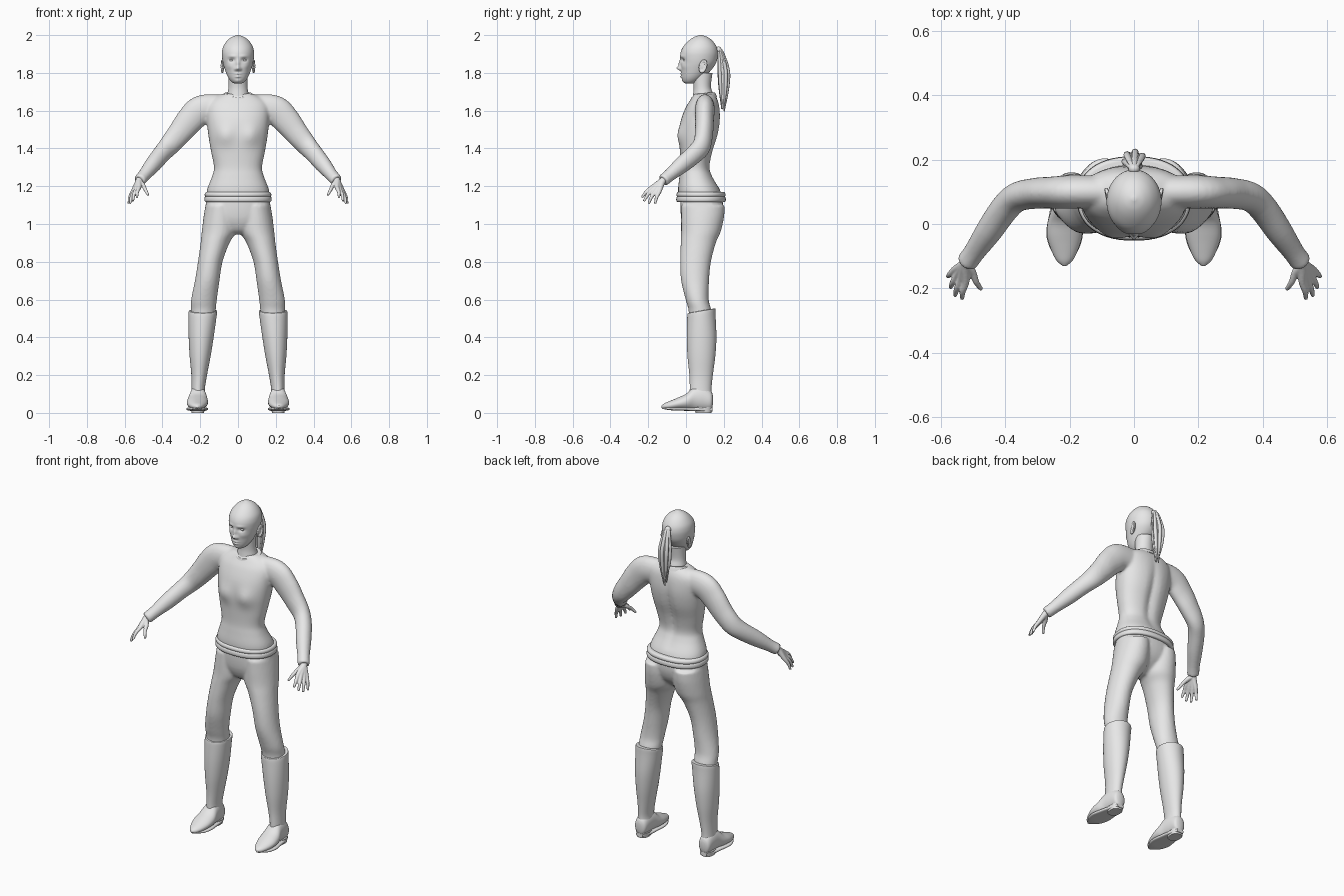
import bpy, bmesh, math, random
from mathutils import Vector, Matrix

random.seed(4)
grey = bpy.data.materials.new("plain grey")
grey.diffuse_color = (0.8, 0.8, 0.8, 1)


def spline(pts, k):
    """Smooth Catmull-Rom resampling of tuples."""
    out = []
    for i in range(len(pts) - 1):
        p0, p1, p2, p3 = (pts[max(i - 1, 0)], pts[i], pts[i + 1], pts[min(i + 2, len(pts) - 1)])
        for j in range(k):
            t = j / k
            out.append([0.5 * (2 * b + (c - a) * t + (2 * a - 5 * b + 4 * c - d) * t * t
                               + (3 * b - a - 3 * c + d) * t ** 3)
                        for a, b, c, d in zip(p0, p1, p2, p3)])
    return out + [list(pts[-1])]


def bands(rows):
    """Rows of (z, x0, x1, y0, y1) turned into (x, y, z, half x, half y)."""
    return [((a + b) / 2, (c + d) / 2, z, (b - a) / 2, (d - c) / 2) for z, a, b, c, d in rows]


def loft(bm, pts, n=32, k=5, mode="z", s=1, power=1.0, warp=None):
    """Skin elliptical rings along z, along y, or along the path itself."""
    rows = spline(pts, k)
    rings = []
    for i, (x, y, z, a, b) in enumerate(rows):
        u, v = Vector((1, 0, 0)), Vector((0, 1, 0))
        if mode == "y":
            v = Vector((0, 0, 1))
        elif mode == "path":
            t = Vector(rows[min(i + 1, len(rows) - 1)][:3]) - Vector(rows[max(i - 1, 0)][:3])
            u = t.cross(Vector((0, 0, 1))).normalized()
            v = u.cross(t).normalized()
        ring = []
        for j in range(n):
            c, d = math.cos(math.tau * j / n), math.sin(math.tau * j / n)
            c = math.copysign(abs(c) ** power, c)
            d = math.copysign(abs(d) ** power, d)
            p = Vector((x, y, z)) + u * max(a, 0.001) * c + v * max(b, 0.001) * d
            if warp:
                p = warp(p)
            ring.append(bm.verts.new((p.x * s, p.y, p.z)))
        rings.append(ring)
    for r0, r1 in zip(rings, rings[1:]):
        for j in range(n):
            bm.faces.new((r0[j], r0[(j + 1) % n], r1[(j + 1) % n], r1[j]))
    bm.faces.new(rings[0])
    bm.faces.new(rings[-1])


def ball(bm, loc, size):
    m = Matrix.Translation(loc) @ Matrix.Diagonal((*size, 1))
    bmesh.ops.create_uvsphere(bm, u_segments=20, v_segments=12, radius=1, matrix=m)


def finish(bm, name, voxel=0, smooth=4, angle=50):
    bmesh.ops.recalc_face_normals(bm, faces=bm.faces)
    me = bpy.data.meshes.new(name)
    bm.to_mesh(me)
    bm.free()
    me.materials.append(grey)
    ob = bpy.data.objects.new(name, me)
    bpy.context.collection.objects.link(ob)
    bpy.ops.object.select_all(action="DESELECT")
    ob.select_set(True)
    bpy.context.view_layer.objects.active = ob
    if voxel:
        rm = ob.modifiers.new("blend", "REMESH")
        rm.mode, rm.voxel_size, rm.use_smooth_shade = "VOXEL", voxel, True
        sm = ob.modifiers.new("soften", "SMOOTH")
        sm.iterations, sm.factor = smooth, 0.5
    else:
        bpy.ops.object.shade_smooth_by_angle(angle=math.radians(angle))
    return ob


def gauss(d, w):
    return math.exp(-(d / w) ** 2)


# shirt: torso with bust and spine groove, blended with both sleeves
def torso_shape(p):
    if p.y < 0.06:
        p.y -= 0.016 * gauss(abs(p.x) - 0.07, 0.045) * gauss(p.z - 1.47, 0.05)
    elif 1.2 < p.z < 1.66:
        p.y -= 0.016 * gauss(p.x, 0.025) * gauss(p.z - 1.42, 0.17)
    return p


bm = bmesh.new()
torso = [(1.12, .165, -.035, .195), (1.18, .164, -.042, .18), (1.25, .138, -.035, .142),
         (1.30, .127, -.03, .128), (1.38, .142, -.032, .142), (1.47, .157, -.036, .17),
         (1.55, .165, -.027, .182), (1.62, .165, 0, .178), (1.66, .14, .025, .167),
         (1.69, .08, .045, .148)]
loft(bm, bands([(z, -w, w, a, b) for z, w, a, b in torso]), 48, power=0.88, warp=torso_shape)
arm = [(.08, .10, 1.615, .05, .07), (.19, .10, 1.605, .052, .078), (.25, .098, 1.555, .05, .074),
       (.31, .095, 1.48, .048, .064), (.365, .083, 1.415, .046, .056), (.405, .045, 1.37, .045, .05),
       (.45, -.02, 1.315, .042, .045), (.495, -.085, 1.26, .034, .034), (.522, -.122, 1.23, .034, .033)]
for s in (-1, 1):
    loft(bm, arm, 24, mode="path", s=s)
finish(bm, "shirt", 0.008, 5)

# hands: every finger runs from the wrist through its knuckle to the tip
fingers = [((.524, -.178, 1.195), (.535, -.233, 1.14)), ((.537, -.170, 1.187), (.557, -.223, 1.12)),
           ((.548, -.157, 1.177), (.571, -.198, 1.108)), ((.556, -.142, 1.172), (.579, -.163, 1.108)),
           ((.503, -.150, 1.205), (.475, -.203, 1.152))]
bm = bmesh.new()
for s in (-1, 1):
    for knuckle, tip in fingers:
        k, t = Vector(knuckle), Vector(tip)
        m = k.lerp(t, 0.55) + Vector((0.003, -0.002, 0.006))
        loft(bm, [(.508, -.102, 1.246, .021, .021), (.524, -.124, 1.228, .018, .018),
                  (*k, .0125, .012), (*m, .0095, .0095), (*t, .0065, .0065)],
             12, mode="path", s=s)
finish(bm, "hands", 0.0035, 2)

# trousers: pelvis blended with both legs
bm = bmesh.new()
pelvis = [(1.15, .165, -.03, .195), (1.08, .172, -.03, .195), (1.02, .165, -.022, .175),
          (.97, .10, 0, .13), (.945, .03, .03, .09)]
loft(bm, bands([(z, -w, w, a, b) for z, w, a, b in pelvis]), 40, power=0.9)
leg = [(1.10, .01, .172, -.025, .205), (1.04, .004, .182, -.026, .202), (.96, .01, .192, -.026, .184),
       (.90, .045, .198, -.028, .158), (.80, .082, .212, -.031, .132), (.70, .098, .228, -.026, .122),
       (.60, .112, .248, -.002, .12), (.54, .118, .25, .014, .135), (.45, .13, .25, .015, .145)]
for s in (-1, 1):
    loft(bm, bands(leg), 32, s=s)
finish(bm, "trousers", 0.008, 4)

# belt: rounded band around the hips
bm = bmesh.new()
loft(bm, bands([(z, -.162 - e, .162 + e, -.036 - e, .195 + e) for z, e in
                ((1.117, 0), (1.118, .012), (1.128, .016), (1.142, .014), (1.146, .011),
                 (1.15, .014), (1.16, .014), (1.168, .008), (1.17, 0))]), 56, 2, power=0.88)
finish(bm, "belt")


# boots: shaft with a slanted rim, foot, sole and heel
def slant(p):
    p.z += 0.17 * (p.y - 0.085) * max(0, (p.z - 0.45) / 0.09)
    return p


shaft = [(.09, .172, .248, .018, .137), (.13, .175, .246, .02, .135), (.20, .164, .247, .018, .142),
         (.30, .145, .256, .008, .155), (.40, .129, .261, .004, .161), (.50, .115, .262, .006, .157),
         (.535, .11, .261, .008, .156), (.541, .114, .257, .012, .152), (.542, .13, .24, .03, .135)]
foot = [(.212, .143, .07, .012, .02), (.212, .132, .066, .034, .05), (.212, .09, .078, .041, .066),
        (.212, .045, .077, .046, .064), (.214, .005, .06, .055, .044), (.216, -.04, .05, .054, .032),
        (.216, -.085, .04, .04, .023), (.216, -.115, .035, .024, .015), (.216, -.13, .033, .006, .006)]
sole = [(.212, .14, .018, .022, .01), (.212, .09, .018, .040, .010), (.214, .03, .02, .050, .010),
        (.216, -.03, .021, .057, .009), (.216, -.08, .022, .043, .008), (.216, -.125, .026, .01, .005)]
bm = bmesh.new()
for s in (-1, 1):
    loft(bm, bands(shaft), 36, 4, s=s, warp=slant)
    loft(bm, foot, 28, 4, "y", s)
    loft(bm, sole, 24, 4, "y", s, 0.55)
    loft(bm, bands([(0, .18, .246, .05, .135), (.03, .175, .25, .045, .14)]), 24, 1, s=s, power=.8)
finish(bm, "boots")

# neck and collar
bm = bmesh.new()
loft(bm, bands([(1.64, -.068, .068, .03, .15), (1.69, -.056, .056, .038, .142),
                (1.73, -.05, .05, .04, .132), (1.80, -.05, .05, .03, .14)]), 32)
finish(bm, "neck")


def collar_tilt(p):
    p.z += 0.2 * (p.y - 0.09) + 0.12 * abs(p.x)
    return p


bm = bmesh.new()
loft(bm, bands([(1.655, -.088, .088, .018, .165), (1.676, -.08, .08, .026, .157),
                (1.682, -.072, .072, .03, .152), (1.678, -.055, .055, .045, .14)]),
     40, 3, warp=collar_tilt)
finish(bm, "collar")

# head: skull loft with the face pushed in and out (x, z, width, height, depth)
features = [(0, 1.824, .012, .011, .020), (0, 1.848, .009, .020, .011), (.013, 1.819, .007, .007, .006),
            (.033, 1.868, .016, .010, -.011), (.03, 1.888, .022, .008, .004),
            (0, 1.794, .017, .0045, .007), (0, 1.780, .014, .0055, .008),
            (0, 1.757, .017, .011, .004), (.045, 1.835, .018, .016, .004)]


def face(p):
    if p.y < 0.06:
        p.y -= sum(d * gauss(abs(p.x) - x, w) * gauss(p.z - z, h) for x, z, w, h, d in features)
    return p


skull = [(1.743, .018, .0, .04), (1.752, .033, -.012, .06), (1.768, .047, -.02, .085),
         (1.79, .059, -.024, .11), (1.82, .07, -.027, .138), (1.85, .079, -.028, .158),
         (1.88, .084, -.03, .167), (1.91, .085, -.028, .169), (1.94, .078, -.014, .161),
         (1.97, .058, .014, .14), (1.99, .033, .043, .113), (2.0, .006, .072, .084)]
bm = bmesh.new()
loft(bm, bands([(z, -w, w, a, b) for z, w, a, b in skull]), 96, 7, warp=face)
finish(bm, "head", angle=80)

# eyes and ears
bm = bmesh.new()
for s in (-1, 1):
    ball(bm, (s * .033, -.003, 1.867), (.014, .012, .008))
finish(bm, "eyes")
bm = bmesh.new()
for s in (-1, 1):
    ball(bm, (s * .079, .09, 1.835), (.007, .014, .024))
    rim = [(s * (.083 + .004 * math.sin(a)), .09 + .017 * math.sin(a) + .006 * math.cos(a),
            1.835 + .029 * math.cos(a)) for a in (math.tau * i / 14 for i in range(14))]
    for p in rim:
        ball(bm, p, (.006, .006, .008))
finish(bm, "ears", 0.003, 3)

# ponytail: tie and a bundle of tapering strands
bm = bmesh.new()
ball(bm, (0, .172, 1.922), (.018, .016, .018))
for i in range(13):
    a = math.tau * i / 13
    c, d = math.cos(a), math.sin(a)
    r = 0.6 + 0.4 * (i % 2)
    end = 1.59 + random.uniform(0, .09)
    loft(bm, [(.006 * c, .172 + .005 * d, 1.935, .006, .006),
              (.016 * c * r, .185 + .012 * d * r, 1.90, .009, .008),
              (.029 * c * r, .199 + .024 * d * r, 1.81, .011, .010),
              (.023 * c * r, .200 + .020 * d * r, 1.72, .010, .009),
              (.008 * c, .196 + .008 * d, end, .002, .002)], 8, 5)
finish(bm, "ponytail")
